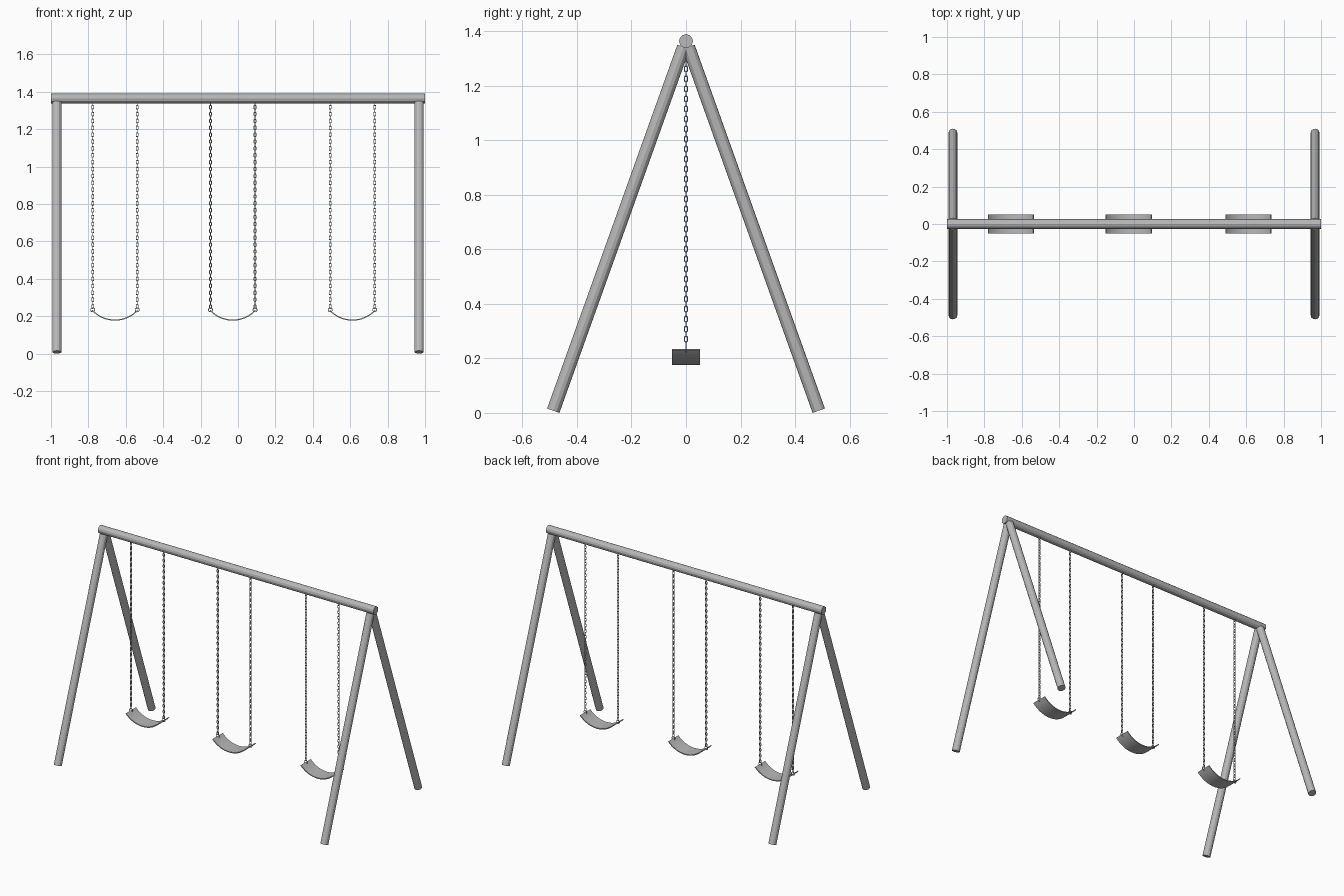
import bpy, bmesh, math
from mathutils import Vector, Matrix

cube = bpy.data.objects.get("Cube")
if cube:
    bpy.data.objects.remove(cube)

steel = bpy.data.materials.new("grey_steel")
steel.use_nodes = True
COLOR = (0.48, 0.48, 0.48, 1)
steel.diffuse_color = COLOR
steel.node_tree.nodes["Principled BSDF"].inputs["Base Color"].default_value = COLOR


def finish(bm, name):
    bmesh.ops.recalc_face_normals(bm, faces=bm.faces)
    mesh = bpy.data.meshes.new(name)
    bm.to_mesh(mesh)
    bm.free()
    mesh.materials.append(steel)
    obj = bpy.data.objects.new(name, mesh)
    bpy.context.collection.objects.link(obj)
    return obj


def pole(name, start, end, radius, sides=12):
    start, end = Vector(start), Vector(end)
    axis = end - start
    turn = axis.to_track_quat('Z', 'Y').to_matrix().to_4x4()
    bm = bmesh.new()
    bmesh.ops.create_cone(bm, cap_ends=True, segments=sides, radius1=radius, radius2=radius,
                          depth=axis.length, matrix=Matrix.Translation((start + end) / 2) @ turn)
    return finish(bm, name)


def add_link(bm, center, turn, half_width, straight, wire, steps=12, sides=6):
    """Oval ring of round wire, lying in the xz plane before the turn about z."""
    rot = Matrix.Rotation(turn, 3, 'Z')
    rings = []
    for i in range(steps):
        a = math.tau * (i + 0.5) / steps
        out = Vector((math.cos(a), 0, math.sin(a)))
        mid = out * half_width + Vector((0, 0, math.copysign(straight, out.z)))
        ring = []
        for j in range(sides):
            b = math.tau * j / sides
            p = mid + wire * (out * math.cos(b) + Vector((0, math.sin(b), 0)))
            ring.append(bm.verts.new(rot @ p + center))
        rings.append(ring)
    for i in range(steps):
        r, s = rings[i], rings[(i + 1) % steps]
        for j in range(sides):
            k = (j + 1) % sides
            bm.faces.new((r[j], r[k], s[k], s[j]))


# Frame: top beam and two pairs of splayed legs
pole("top_beam", (-1, 0, 1.364), (1, 0, 1.364), 0.0255)
for side, sx in (("left", 1), ("right", -1)):
    for end, sy in (("front", -1), ("back", 1)):
        pole(f"{end}_{side}_leg", (sx * 0.968, sy * 0.487, 0.008),
             (sx * 0.968, sy * 0.009, 1.343), 0.024)

# Swings: curved seat, two chains and the rings that hold the seat
HALF, SAG, RIM_Z, THICK = 0.119, 0.052, 0.234, 0.006
RADIUS = (HALF ** 2 + SAG ** 2) / (2 * SAG)
SPAN = math.asin(HALF / RADIUS)
TOP, BOTTOM, LINKS = 1.345, 0.243, 60


def seat(name, x):
    bm = bmesh.new()
    rows = []
    for i in range(17):
        a = SPAN * (i / 8 - 1)
        row = []
        for r, y in ((RADIUS, -0.051), (RADIUS, 0.051),
                     (RADIUS + THICK, 0.051), (RADIUS + THICK, -0.051)):
            row.append(bm.verts.new((x + r * math.sin(a), y,
                                     RIM_Z - SAG + RADIUS - r * math.cos(a))))
        rows.append(row)
    for r, s in zip(rows, rows[1:]):
        for j in range(4):
            k = (j + 1) % 4
            bm.faces.new((r[j], r[k], s[k], s[j]))
    bm.faces.new(rows[0])
    bm.faces.new(rows[-1])
    return finish(bm, name)


smooth_parts = []
for place, x in (("right", -0.658), ("middle", -0.028), ("left", 0.612)):
    smooth_parts.append(seat(f"{place}_seat", x))
    for side, sx in (("left", 1), ("right", -1)):
        cx = x + sx * HALF
        bm = bmesh.new()
        pitch = (TOP - BOTTOM) / LINKS
        for i in range(LINKS):
            add_link(bm, Vector((cx, 0, BOTTOM + pitch * (i + 0.5))),
                     (i % 2) * math.pi / 2, 0.0055, 0.0055, 0.0021)
        smooth_parts.append(finish(bm, f"{place}_swing_{side}_chain"))
        bm = bmesh.new()
        add_link(bm, Vector((cx, 0, RIM_Z)), 0, 0.011, 0, 0.0022)
        smooth_parts.append(finish(bm, f"{place}_swing_{side}_ring"))

# Smooth the seats, chains and rings; the poles stay faceted
bpy.ops.object.select_all(action='DESELECT')
for obj in smooth_parts:
    obj.select_set(True)
bpy.context.view_layer.objects.active = smooth_parts[0]
bpy.ops.object.shade_smooth_by_angle(angle=math.radians(65))
